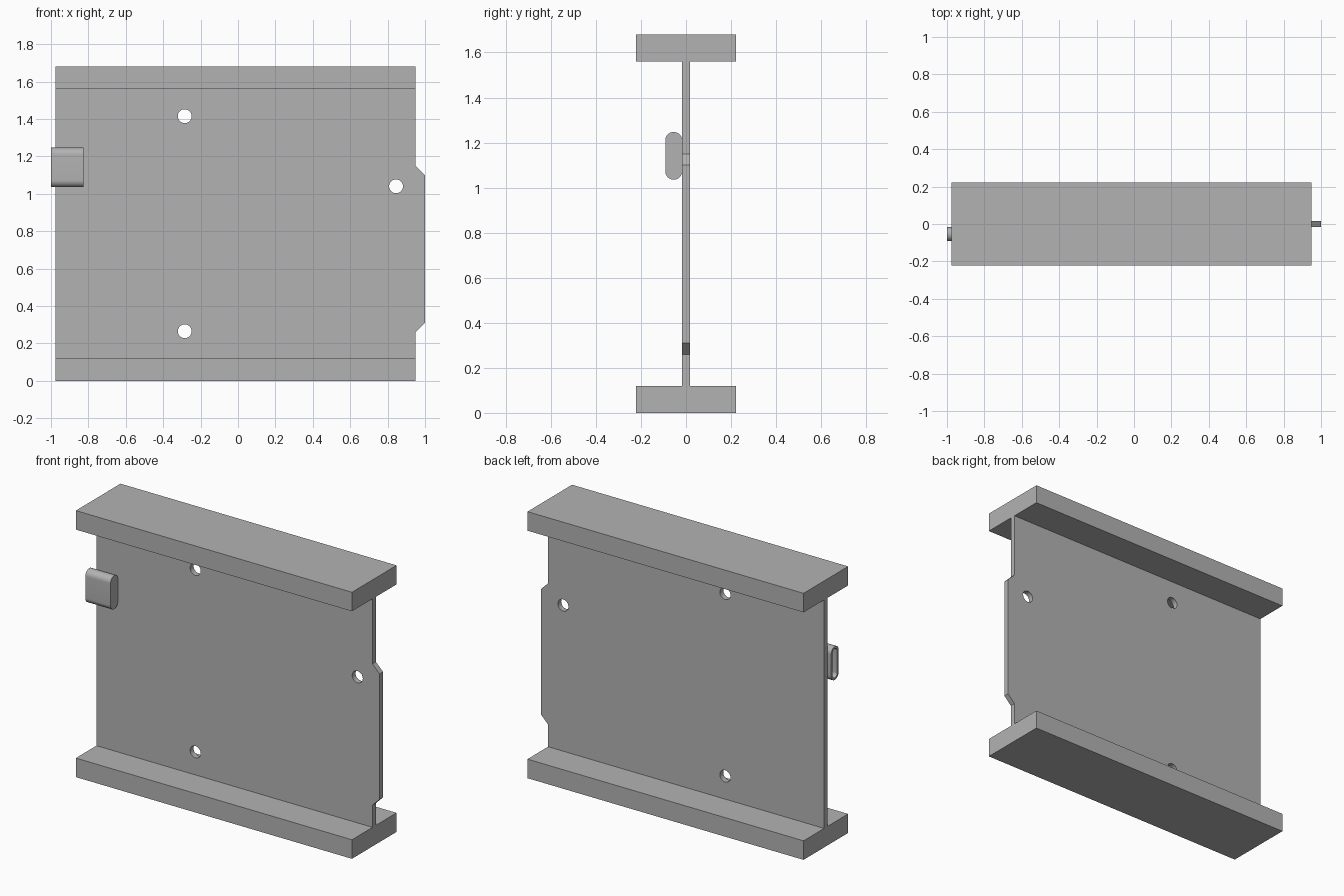
import bpy, bmesh
from math import sin, cos, pi, radians
from mathutils import Vector, Matrix

cube = bpy.data.objects.get("Cube")
if cube:
    bpy.data.objects.remove(cube, do_unlink=True)

grey = bpy.data.materials.new("plain_grey")
grey.use_nodes = True
COLOUR = (0.45, 0.45, 0.45, 1)
grey.diffuse_color = COLOUR
grey.node_tree.nodes["Principled BSDF"].inputs["Base Color"].default_value = COLOUR

LEFT, RIGHT, HEIGHT = -0.975, 0.95, 1.68
RAIL_HEIGHT, RAIL_DEPTH, BOARD_HALF = 0.12, 0.444, 0.017


def add_object(name, data):
    obj = bpy.data.objects.new(name, data)
    bpy.context.collection.objects.link(obj)
    data.materials.append(grey)
    return obj


def select(obj):
    bpy.ops.object.select_all(action="DESELECT")
    obj.select_set(True)
    bpy.context.view_layer.objects.active = obj


def smooth(obj):
    select(obj)
    bpy.ops.object.shade_smooth_by_angle(angle=radians(30))


def box(name, low, high):
    low, high = Vector(low), Vector(high)
    bm = bmesh.new()
    bmesh.ops.create_cube(bm, size=1, matrix=Matrix.Translation((low + high) / 2)
                          @ Matrix.Diagonal((*(high - low), 1)))
    mesh = bpy.data.meshes.new(name)
    bm.to_mesh(mesh)
    bm.free()
    return add_object(name, mesh)


def arc(cx, cy, r, start, end, steps):
    angles = [start + (end - start) * i / steps for i in range(steps + 1)]
    return [(cx + r * cos(a), cy + r * sin(a)) for a in angles]


# Rails along the bottom and top edges
for name, z in (("bottom_rail", 0), ("top_rail", HEIGHT - RAIL_HEIGHT)):
    box(name, (LEFT, -RAIL_DEPTH / 2, z), (RIGHT, RAIL_DEPTH / 2, z + RAIL_HEIGHT))

# Board outline with the chamfered edge tab, then its round holes
low, high = RAIL_HEIGHT, HEIGHT - RAIL_HEIGHT
outline = [(LEFT, low), (RIGHT, low), (RIGHT, 0.26), (1, 0.31),
           (1, 1.10), (RIGHT, 1.15), (RIGHT, high), (LEFT, high)]
holes = [arc(x, z, 0.037, 0, 2 * pi, 40)[:-1]
         for x, z in ((-0.285, 1.415), (-0.285, 0.265), (0.845, 1.04))]
curve = bpy.data.curves.new("board", "CURVE")
curve.dimensions = "2D"
curve.fill_mode = "BOTH"
curve.extrude = BOARD_HALF
for loop in [outline] + holes:
    spline = curve.splines.new("POLY")
    spline.points.add(len(loop) - 1)
    for point, (x, y) in zip(spline.points, loop):
        point.co = (x, y, 0, 1)
    spline.use_cyclic_u = True
board = add_object("board", curve)
board.rotation_euler.x = pi / 2
select(board)
bpy.ops.object.convert(target="MESH")
bm = bmesh.new()
bm.from_mesh(board.data)
bmesh.ops.remove_doubles(bm, verts=bm.verts, dist=0.0001)
bmesh.ops.recalc_face_normals(bm, faces=bm.faces)
bm.to_mesh(board.data)
bm.free()
smooth(board)

# Connector shell: rounded slot profile, open towards the left end
R, CY, Z0, Z1 = 0.0375, -0.0545, 1.035, 1.247
X0, X1, WALL, POCKET = -1, -0.825, 0.014, 0.155


def slot(r):
    return arc(CY, Z1 - R, r, 0, pi, 20) + arc(CY, Z0 + R, r, pi, 2 * pi, 20)


bm = bmesh.new()
rings = [[bm.verts.new((x, y, z)) for y, z in slot(r)]
         for x, r in ((X1, R), (X0, R), (X0, R - WALL), (X0 + POCKET, R - WALL))]
for a, b in zip(rings, rings[1:]):
    for i in range(len(a)):
        j = (i + 1) % len(a)
        bm.faces.new((a[i], a[j], b[j], b[i]))
bm.faces.new(rings[0])
bm.faces.new(rings[-1])
bmesh.ops.recalc_face_normals(bm, faces=bm.faces)
mesh = bpy.data.meshes.new("connector_shell")
bm.to_mesh(mesh)
bm.free()
smooth(add_object("connector_shell", mesh))

# Contact tongue inside the connector
box("connector_tongue", (X0 + 0.03, CY - 0.008, Z0 + 0.04),
    (X0 + POCKET, CY + 0.008, Z1 - 0.04))
